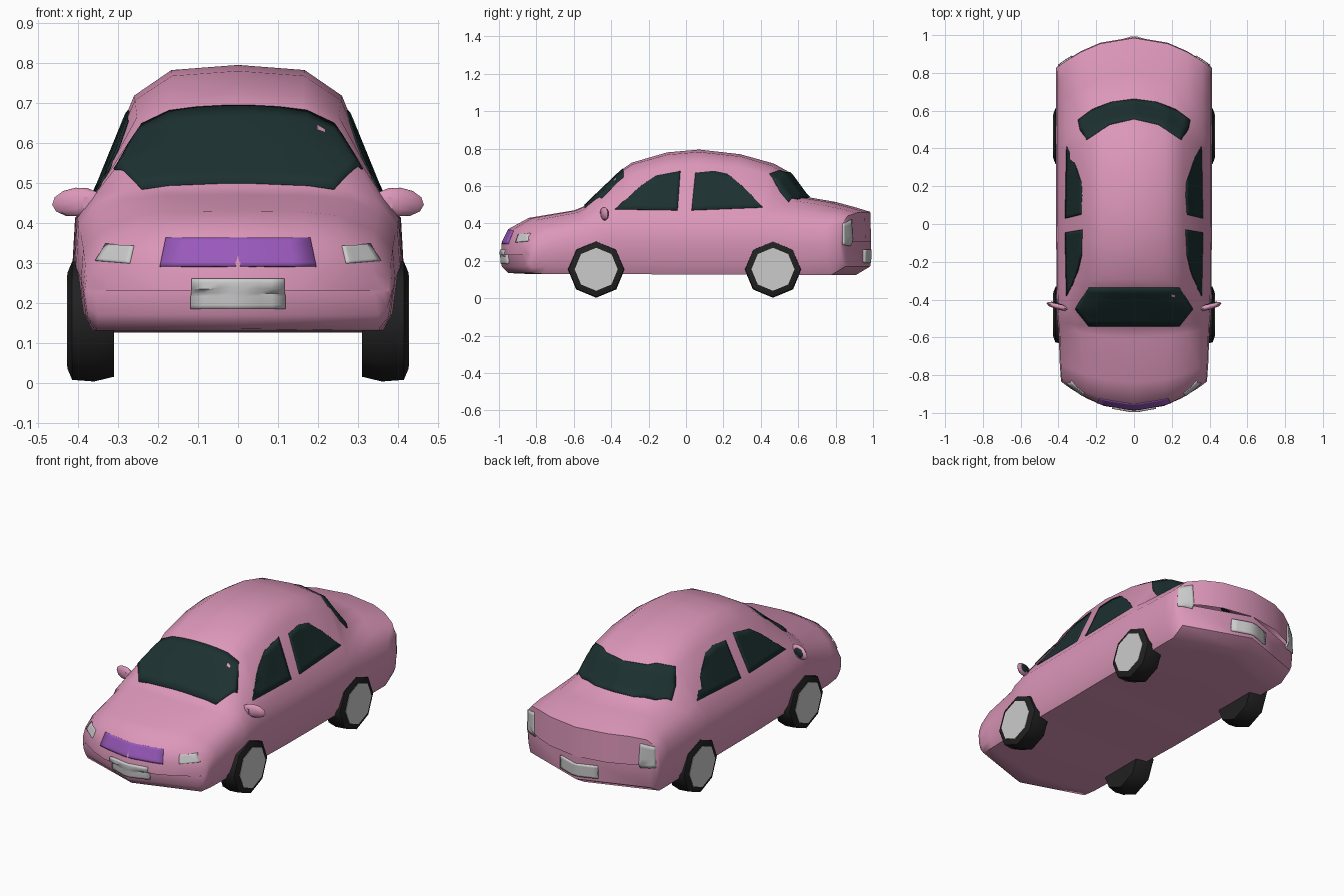
import bpy, bmesh, math
from mathutils import Vector, Matrix
from mathutils.bvhtree import BVHTree

if "Cube" in bpy.data.objects:
    bpy.data.objects.remove(bpy.data.objects["Cube"])


def material(name, rgb):
    m = bpy.data.materials.new(name)
    m.diffuse_color = (*rgb, 1)
    m.use_nodes = True
    m.node_tree.nodes["Principled BSDF"].inputs["Base Color"].default_value = m.diffuse_color
    return m


PINK = material("pink_paint", (0.72, 0.31, 0.49))
GLASS = material("dark_glass", (0.012, 0.03, 0.03))
PURPLE = material("purple_grille", (0.32, 0.10, 0.50))
RUBBER = material("rubber", (0.015, 0.015, 0.015))


def make(name, bm, mat=None, mirror=False, thick=0, angle=50):
    me = bpy.data.meshes.new(name)
    bm.to_mesh(me)
    bm.free()
    ob = bpy.data.objects.new(name, me)
    bpy.context.collection.objects.link(ob)
    if mat:
        me.materials.append(mat)
    bpy.ops.object.select_all(action='DESELECT')
    ob.select_set(True)
    bpy.context.view_layer.objects.active = ob
    bpy.ops.object.shade_smooth_by_angle(angle=math.radians(angle))
    if thick:
        s = ob.modifiers.new("Thickness", 'SOLIDIFY')
        s.thickness, s.offset = thick, 0
    if mirror:
        ob.modifiers.new("Mirror", 'MIRROR')
    return ob


# Body stations: centre y, sweep of the sides, half width, floor, belt, top, roof half width
STATIONS = [
    (-.99, .15, .375, .23, .23, .23, .25),
    (-.985, .15, .385, .17, .28, .30, .28),
    (-.95, .14, .388, .135, .33, .37, .26),
    (-.84, .10, .393, .13, .38, .43, .25),
    (-.60, .05, .40, .13, .425, .47, .28),
    (-.55, .03, .405, .13, .45, .49, .28),
    (-.45, 0, .408, .13, .475, .585, .29),
    (-.34, 0, .41, .13, .475, .69, .25),
    (-.29, 0, .41, .13, .475, .725, .253),
    (-.10, 0, .412, .127, .475, .78, .258),
    (.07, 0, .413, .127, .475, .795, .26),
    (.29, 0, .414, .127, .475, .77, .26),
    (.47, -.08, .414, .125, .475, .72, .26),
    (.56, -.16, .414, .125, .475, .67, .26),
    (.655, -.18, .414, .125, .465, .54, .28),
    (.80, -.17, .414, .125, .455, .515, .28),
    (.91, -.16, .414, .125, .45, .485, .28),
    (.985, -.16, .412, .17, .44, .462, .28),
    (.99, -.16, .41, .30, .30, .30, .28),
]


def section(bm, y, bow, w, zb, belt, top, r):
    h, g = belt - zb, top - belt
    half = [(0, zb), (.91 * w, zb), (.97 * w, zb + .15 * h), (w, zb + .5 * h),
            (.985 * w, belt - .18 * h), (.87 * w, belt), (r, belt + .76 * g),
            (.64 * r, belt + .96 * g), (0, top)]
    ring = half + [(-x, z) for x, z in half[-2:0:-1]]
    return [bm.verts.new((x, y + bow * (x / w) ** 2, z)) for x, z in ring]


# Body shell
bm = bmesh.new()
rings = [section(bm, *s) for s in STATIONS]
for a, b in zip(rings, rings[1:]):
    n = len(a)
    for i in range(n):
        bm.faces.new((a[i], a[(i + 1) % n], b[(i + 1) % n], b[i]))
bmesh.ops.remove_doubles(bm, verts=bm.verts, dist=1e-4)
bmesh.ops.recalc_face_normals(bm, faces=bm.faces)
tree = BVHTree.FromBMesh(bm)
make("body", bm, PINK)


def panel(name, pts, axis, side, mat=None, mirror=False, lift=.004):
    """Flat outline projected onto the body along one axis, from the given side."""
    bm = bmesh.new()
    def place(p, d):
        v = list(p)
        v.insert(axis, d)
        return Vector(v)
    f = bm.faces.new([bm.verts.new(place(p, 0)) for p in pts])
    bmesh.ops.triangulate(bm, faces=[f])
    bmesh.ops.subdivide_edges(bm, edges=bm.edges[:], cuts=6, use_grid_fill=True)
    ray = place((0, 0), -side)
    for v in bm.verts:
        hit = tree.ray_cast(v.co - 3 * ray, ray)[0]
        if hit is None:
            hit = tree.find_nearest(v.co - ray)[0]
        v.co = hit
    bmesh.ops.recalc_face_normals(bm, faces=bm.faces)
    return make(name, bm, mat, mirror, 2 * lift)


def both(pts):
    return pts + [(-x, v) for x, v in reversed(pts) if x]


# Windows
panel("windscreen", both([(.24, -.54), (.31, -.45), (.24, -.335)]), 2, 1, GLASS)
panel("rear_window", [(0, .66), (.12, .645), (.22, .605), (.295, .55), (.285, .50), (.25, .445),
                      (.13, .525), (0, .555), (-.13, .525), (-.25, .445), (-.285, .50),
                      (-.295, .55), (-.22, .605), (-.12, .645)], 2, 1, GLASS)
panel("front_side_window", [(-.38, .475), (-.24, .60), (-.16, .655), (-.03, .68), (-.045, .47)],
      0, 1, GLASS, True)
panel("rear_side_window", [(.03, .47), (.05, .67), (.15, .68), (.22, .665), (.30, .60), (.41, .485)],
      0, 1, GLASS, True)

# Grille, lights and plates
panel("grille", both([(.195, .29), (.18, .362)]), 1, -1, PURPLE)
panel("headlight", [(.26, .342), (.33, .345), (.355, .305), (.27, .298)], 1, -1, None, True)
panel("tail_light", [(.325, .28), (.40, .285), (.395, .40), (.33, .42)], 1, 1, None, True, .006)
panel("front_plate", both([(.115, .185), (.115, .26)]), 1, -1, None, False, .01)
panel("rear_plate", both([(.115, .19), (.115, .26)]), 1, 1, None, False, .01)


def lathe(name, y, profile, mat=None):
    """Eight-sided turned part around the axle; profile is (x, radius)."""
    bm = bmesh.new()
    rings = [[bm.verts.new((x, y + r * math.cos(k * math.pi / 4), .155 + r * math.sin(k * math.pi / 4)))
              for k in range(8)] for x, r in profile]
    for a, b in zip(rings, rings[1:]):
        for k in range(8):
            bm.faces.new((a[k], a[(k + 1) % 8], b[(k + 1) % 8], b[k]))
    bm.faces.new(rings[0])
    bm.faces.new(rings[-1])
    bmesh.ops.recalc_face_normals(bm, faces=bm.faces)
    make(name, bm, mat, True)


# Wheels
for label, y in (("front", -.48), ("rear", .465)):
    lathe(label + "_tyre", y, [(.31, .14), (.36, .152), (.415, .148), (.426, .122)], RUBBER)
    lathe(label + "_hub", y, [(.40, .115), (.428, .115)])


# Door mirrors
def pod(name, loc, size, mat):
    bm = bmesh.new()
    bmesh.ops.create_uvsphere(bm, u_segments=8, v_segments=6, radius=1)
    m = (Matrix.Translation(loc) @ Matrix.Rotation(math.radians(16), 4, 'Z')
         @ Matrix.Rotation(math.radians(6), 4, 'Y') @ Matrix.Diagonal((*size, 1)))
    bm.transform(m)
    make(name, bm, mat, True)


pod("door_mirror", (.403, -.436, .452), (.065, .017, .036), PINK)
pod("mirror_glass", (.408, -.428, .453), (.046, .012, .027), GLASS)
bm = bmesh.new()
bmesh.ops.create_cube(bm, size=1, matrix=Matrix.Translation((.352, -.45, .45))
                      @ Matrix.Diagonal((.07, .014, .03, 1)))
make("mirror_arm", bm, PINK, True)
